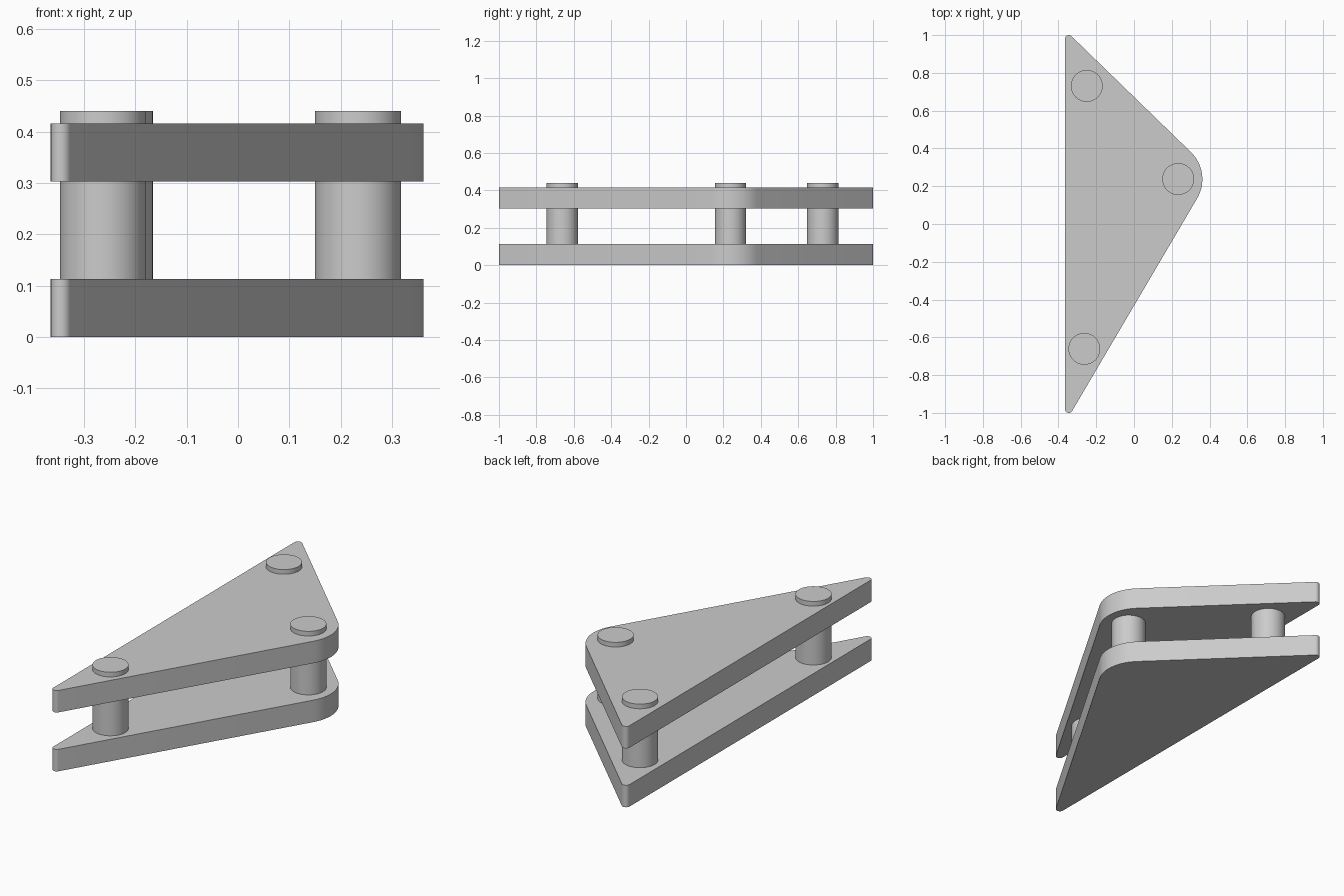
import bpy, bmesh
from math import atan2, acos, cos, sin, hypot, radians, tau

if "Cube" in bpy.data.objects:
    bpy.data.objects.remove(bpy.data.objects["Cube"])

# Rounded triangle: corner circles (x, y, radius), counter-clockwise
CORNERS = [(-0.345, -0.98, 0.02), (0.162, 0.237, 0.2), (-0.345, 0.98, 0.02)]
PINS = [(-0.263, -0.661), (0.234, 0.238), (-0.25, 0.731)]
PIN_RADIUS = 0.084


def tangent_angle(a, b):
    """Direction of the outward normal of the outer tangent from circle a to b."""
    dx, dy = b[0] - a[0], b[1] - a[1]
    return atan2(dy, dx) - acos((a[2] - b[2]) / hypot(dx, dy))


def rounded_outline(circles, steps=16):
    n = len(circles)
    pts = []
    for i, (x, y, r) in enumerate(circles):
        start = tangent_angle(circles[i - 1], circles[i])
        sweep = (tangent_angle(circles[i], circles[(i + 1) % n]) - start) % tau
        for k in range(steps + 1):
            t = start + sweep * k / steps
            pts.append((x + r * cos(t), y + r * sin(t)))
    return pts


def circle_outline(x, y, r, sides=64):
    return [(x + r * cos(tau * k / sides), y + r * sin(tau * k / sides))
            for k in range(sides)]


def extrude(name, outline, z0, z1):
    bm = bmesh.new()
    face = bm.faces.new([bm.verts.new((x, y, z0)) for x, y in outline])
    top = bmesh.ops.extrude_face_region(bm, geom=[face], use_keep_orig=True)
    verts = [g for g in top["geom"] if isinstance(g, bmesh.types.BMVert)]
    bmesh.ops.translate(bm, verts=verts, vec=(0, 0, z1 - z0))
    bmesh.ops.recalc_face_normals(bm, faces=bm.faces)
    mesh = bpy.data.meshes.new(name)
    bm.to_mesh(mesh)
    bm.free()
    obj = bpy.data.objects.new(name, mesh)
    bpy.context.collection.objects.link(obj)
    bpy.ops.object.select_all(action='DESELECT')
    obj.select_set(True)
    bpy.context.view_layer.objects.active = obj
    bpy.ops.object.shade_smooth_by_angle(angle=radians(30))
    return obj


# Two identical plates
plate = rounded_outline(CORNERS)
extrude("bottom_plate", plate, 0.0, 0.113)
extrude("top_plate", plate, 0.303, 0.416)

# Pins seated in the bottom plate and standing proud of the top plate
for name, (x, y) in zip(("front_pin", "side_pin", "back_pin"), PINS):
    extrude(name, circle_outline(x, y, PIN_RADIUS), 0.05, 0.44)
